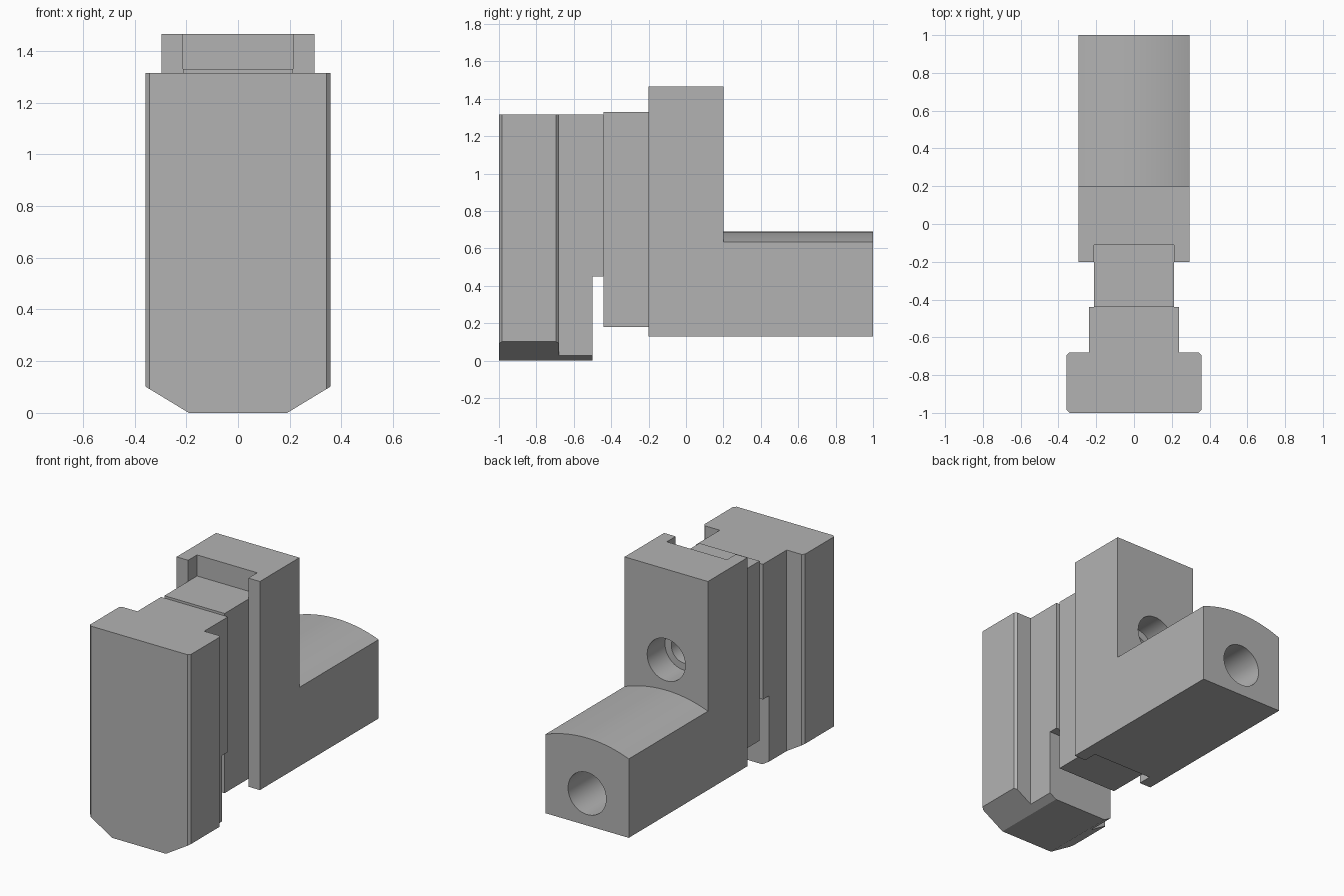
import bpy, bmesh, math
from mathutils import Matrix, Vector

cube = bpy.data.objects.get("Cube")
if cube:
    bpy.data.objects.remove(cube, do_unlink=True)

steel = bpy.data.materials.new("plain grey steel")
steel.use_nodes = True
grey = (0.45, 0.45, 0.45, 1)
steel.diffuse_color = grey
steel.node_tree.nodes["Principled BSDF"].inputs["Base Color"].default_value = grey


def finish(name, bm):
    bmesh.ops.recalc_face_normals(bm, faces=bm.faces[:])
    mesh = bpy.data.meshes.new(name)
    bm.to_mesh(mesh)
    bm.free()
    mesh.materials.append(steel)
    ob = bpy.data.objects.new(name, mesh)
    bpy.context.collection.objects.link(ob)
    return ob


def extrude(name, points, axis, start, end):
    """Extrude a half profile, mirrored in x, along y or z."""
    outline = points + [(-x, v) for x, v in reversed(points) if x > 0]
    bm = bmesh.new()
    verts = [bm.verts.new((x, start, v) if axis == "y" else (x, v, start))
             for x, v in outline]
    face = bm.faces.new(verts)
    new = bmesh.ops.extrude_face_region(bm, geom=[face])["geom"]
    step = Vector((0, end - start, 0) if axis == "y" else (0, 0, end - start))
    bmesh.ops.translate(bm, vec=step,
                        verts=[g for g in new if isinstance(g, bmesh.types.BMVert)])
    return finish(name, bm)


def box(name, half, y0, y1, z0, z1):
    return extrude(name, [(half, y0), (half, y1)], "z", z0, z1)


def bore(radius, z, y0, y1):
    bm = bmesh.new()
    place = Matrix.Translation((0, (y0 + y1) / 2, z)) @ Matrix.Rotation(math.pi / 2, 4, "X")
    bmesh.ops.create_cone(bm, cap_ends=True, segments=48, radius1=radius,
                          radius2=radius, depth=abs(y1 - y0), matrix=place)
    return finish("bore_cutter", bm)


def combine(target, tool, operation):
    """Apply a boolean and remove the tool object."""
    mod = target.modifiers.new("boolean", "BOOLEAN")
    mod.operation = operation
    mod.solver = "EXACT"
    mod.object = tool
    tool.hide_render = True
    bpy.ops.object.select_all(action="DESELECT")
    bpy.context.view_layer.objects.active = target
    target.select_set(True)
    bpy.ops.object.modifier_apply(modifier=mod.name)
    bpy.data.objects.remove(tool, do_unlink=True)


# Jaw: T-shaped plan with nipped corners, chamfered foot and rear undercut
c = 0.015
jaw = extrude("jaw", [(0.357 - c, -1), (0.357, -1 + c), (0.357, -0.68 - c),
                      (0.357 - c, -0.68), (0.237, -0.68), (0.237, -0.44)],
              "z", 0, 1.315)
foot = extrude("foot_shape", [(0.19, 0), (0.5, 0.188), (0.5, 1.5)], "y", -1.2, 0)
combine(jaw, foot, "INTERSECT")
combine(jaw, box("undercut", 0.5, -0.5, -0.3, -0.2, 0.45), "DIFFERENCE")

# Slide plate between the jaw and the upright
slide = box("slide_plate", 0.213, -0.44, -0.11, 0.18, 1.33)

# Upright with a full-height front channel
body = extrude("upright_and_shank", [(0.213, -0.11), (0.213, -0.2), (0.295, -0.2),
                                     (0.295, 0.2)], "z", 0.13, 1.465)

# Shank with a gently domed top
half, edge, rise = 0.295, 0.635, 0.055
radius = (half ** 2 + rise ** 2) / (2 * rise)
sweep = math.asin(half / radius)
count = 12
arc = [(radius * math.sin(sweep * (1 - i / count)),
        edge + rise - radius + radius * math.cos(sweep * (1 - i / count)))
       for i in range(count)]
shank = extrude("shank", [(half, 0.13)] + arc + [(0, edge + rise)], "y", 0.2, 1)
combine(body, shank, "UNION")

# Long shank bore, counterbored screw hole
combine(body, bore(0.135, 0.335, 0.0, 1.1), "DIFFERENCE")
combine(body, bore(0.135, 0.885, 0.02, 0.3), "DIFFERENCE")
combine(body, bore(0.09, 0.885, -0.15, 0.1), "DIFFERENCE")
combine(slide, bore(0.09, 0.885, -0.3, 0.0), "DIFFERENCE")

# Smooth curved faces, keep machined edges sharp
bpy.ops.object.select_all(action="DESELECT")
for ob in (body, slide):
    ob.select_set(True)
bpy.context.view_layer.objects.active = body
bpy.ops.object.shade_smooth_by_angle(angle=math.radians(25))
